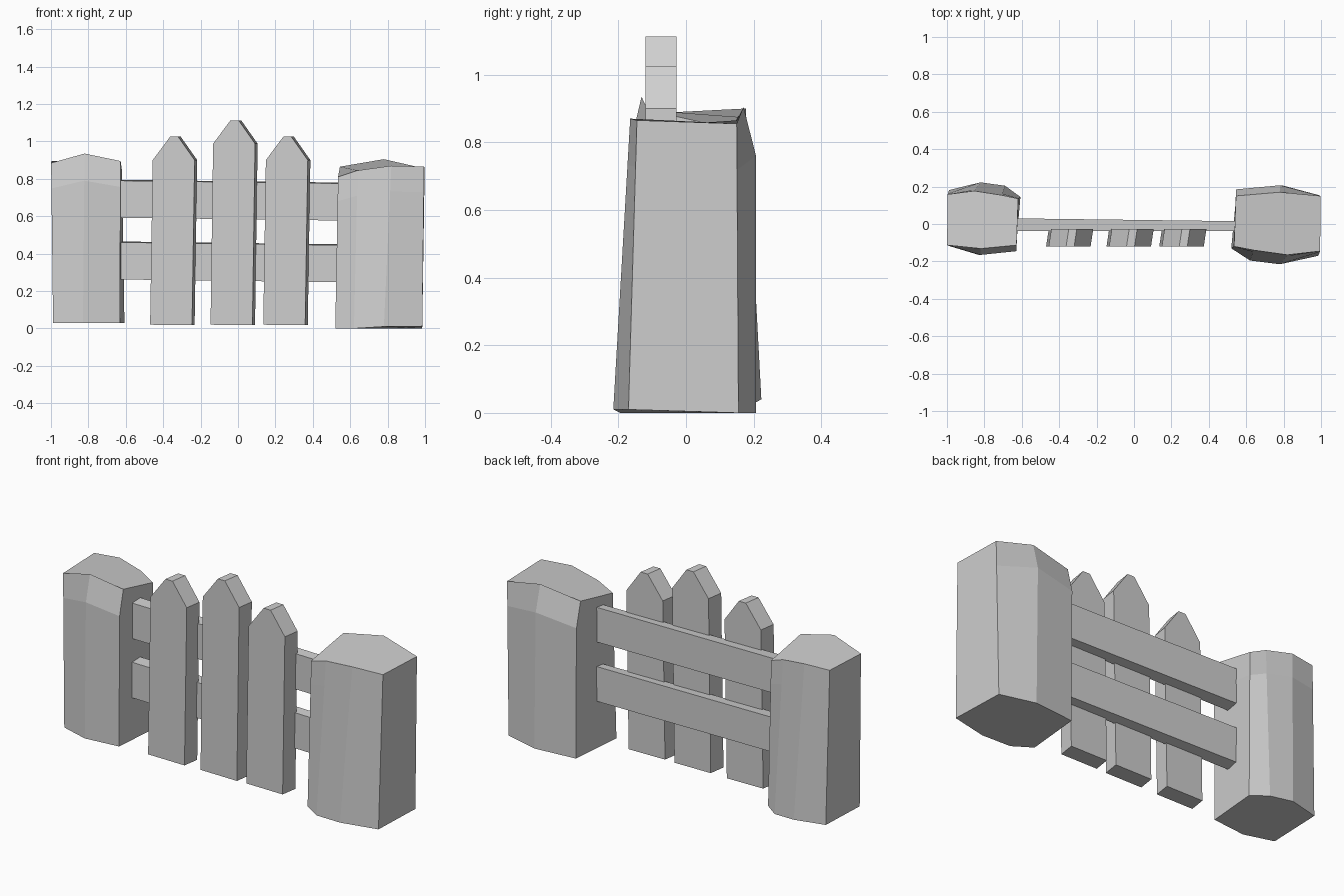
import bpy
import bmesh
from mathutils import Vector

default_cube = bpy.data.objects.get("Cube")
if default_cube:
    bpy.data.objects.remove(default_cube, do_unlink=True)

# Single pale grey material
grey = bpy.data.materials.new("pale_grey")
grey.use_nodes = True
colour = (0.62, 0.62, 0.62, 1.0)
grey.diffuse_color = colour
grey.node_tree.nodes["Principled BSDF"].inputs["Base Color"].default_value = colour


def loft(name, rings):
    """Skin a list of matching point rings and cap both ends."""
    bm = bmesh.new()
    loops = [[bm.verts.new(point) for point in ring] for ring in rings]
    for lower, upper in zip(loops, loops[1:]):
        for i in range(len(lower)):
            j = (i + 1) % len(lower)
            bm.faces.new((lower[i], lower[j], upper[j], upper[i]))
    bm.faces.new(loops[0])
    bm.faces.new(loops[-1])
    bmesh.ops.recalc_face_normals(bm, faces=bm.faces[:])
    mesh = bpy.data.meshes.new(name)
    bm.to_mesh(mesh)
    bm.free()
    mesh.materials.append(grey)
    obj = bpy.data.objects.new(name, mesh)
    bpy.context.collection.objects.link(obj)
    return obj


# Rough-hewn post: base outline and uneven crown, with a chamfer at the back
base = [Vector(p) for p in (
    (0.985, -0.17, 0.01), (0.985, 0.155, 0), (0.79, 0.207, 0), (0.55, 0.185, 0),
    (0.52, -0.13, 0), (0.62, -0.195, 0), (0.78, -0.215, 0.01))]
crown = [Vector(p) for p in (
    (0.995, -0.145, 0.865), (0.998, 0.15, 0.855), (0.78, 0.17, 0.905), (0.545, 0.15, 0.865),
    (0.535, -0.12, 0.81), (0.64, -0.14, 0.845), (0.82, -0.165, 0.87))]
shoulder = [low.lerp(high, 0.84) for low, high in zip(base, crown)]
for i in (2, 3):
    shoulder[i].y = base[i].y
post_rings = [base, shoulder, crown]

loft("left_post", post_rings)


def turn(p):
    """Half turn of the post, slightly slimmer, onto the other end."""
    return Vector((-0.8 - (p.x - 0.755) * 0.82, 0.025 - p.y * 0.92, p.z + 0.03))


loft("right_post", [[turn(p) for p in ring] for ring in post_rings])

# Two horizontal rails between the posts, thinner at one end
for name, z in (("upper_rail", 0.58), ("lower_rail", 0.25)):
    ends = []
    for x, back, lift in ((-0.63, 0.03, 0.012), (0.55, 0.015, -0.003)):
        low, high = z + lift, z + lift + 0.203
        ends.append([(x, -0.038, low), (x, back, low + 0.01),
                     (x, back, high), (x, -0.038, high - 0.005)])
    loft(name, ends)

# Three pointed pickets, leaning slightly and skewed front to back
for name, x, tall in (("right_picket", -0.358, 0.9),
                      ("middle_picket", -0.035, 0.988),
                      ("left_picket", 0.247, 0.9)):
    outline = [(-0.112, 0.02), (0.112, 0.018), (0.126, tall),
               (0.038, tall + 0.125), (-0.005, tall + 0.125), (-0.098, tall)]
    loft(name, [[(x + px + shift, y, pz) for px, pz in outline]
                for y, shift in ((-0.12, 0), (-0.028, 0.014))])
